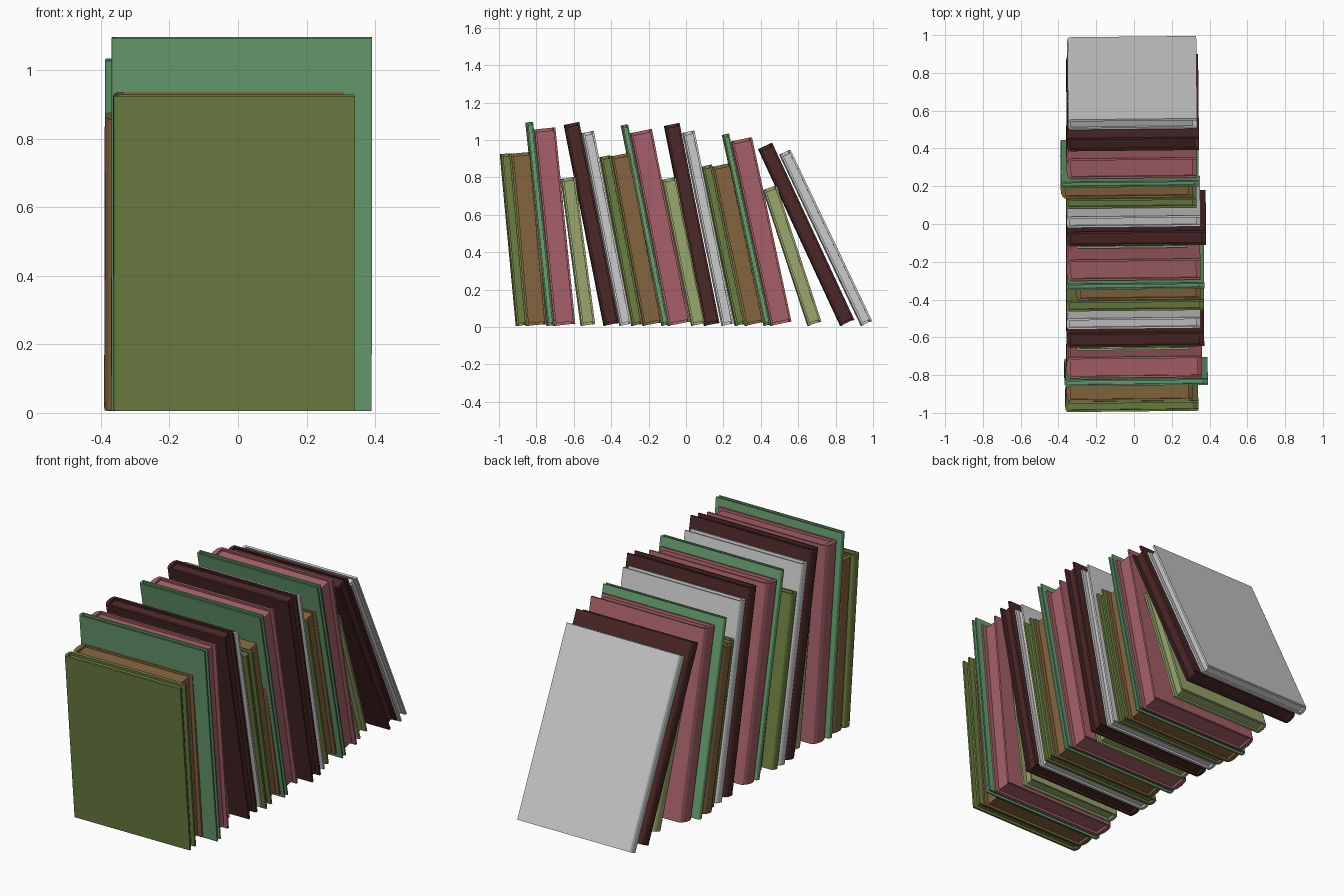
import bpy, bmesh, math
from mathutils import Matrix

if "Cube" in bpy.data.objects:
    bpy.data.objects.remove(bpy.data.objects["Cube"])

COLORS = {
    "olive": (0.15, 0.21, 0.055), "brown": (0.23, 0.13, 0.05),
    "green": (0.14, 0.34, 0.16), "pink": (0.38, 0.12, 0.14),
    "sage": (0.32, 0.38, 0.16), "maroon": (0.07, 0.02, 0.02),
}
MATS = {}
for key, rgb in COLORS.items():
    MATS[key] = bpy.data.materials.new(key + "_cloth")
    MATS[key].diffuse_color = (*rgb, 1)


def extrude(bm, pts, z0, z1):
    """Upright prism from a plan outline."""
    face = bm.faces.new([bm.verts.new((x, y, z0)) for x, y in pts])
    top = bmesh.ops.extrude_face_region(bm, geom=[face])["geom"]
    verts = [g for g in top if isinstance(g, bmesh.types.BMVert)]
    bmesh.ops.translate(bm, verts=verts, vec=(0, 0, z1 - z0))


def make_object(name, pts, z0, z1, matrix, color):
    bm = bmesh.new()
    extrude(bm, pts, z0, z1)
    bmesh.ops.recalc_face_normals(bm, faces=bm.faces)
    bm.transform(matrix)
    mesh = bpy.data.meshes.new(name)
    bm.to_mesh(mesh)
    bm.free()
    obj = bpy.data.objects.new(name, mesh)
    bpy.context.collection.objects.link(obj)
    if color in MATS:
        mesh.materials.append(MATS[color])


def book(i, color, y, lean, thick, height, x0, x1):
    t = thick
    board = min(0.011, t * 0.24)
    bulge = min(0.022, t * 0.22)
    xs = x0 + bulge
    n = 6
    # cover: two boards joined by a rounded spine on the -x side
    spine = [(xs - bulge * math.sin(math.pi * k / n),
              t / 2 - t / 2 * math.cos(math.pi * k / n)) for k in range(n + 1)]
    cover = ([(x1, 0)] + spine + [(x1, t), (x1, t - board), (xs + 0.004, t - board),
             (xs + 0.004, board), (x1, board)])
    # pages: inset at top, bottom and fore edge
    b = board * 0.98
    xe = x1 - 0.022
    pages = [(xs + 0.002, b), (xe, b), (xe, t - b), (xs + 0.002, t - b)]
    m = (Matrix.Translation((0, y, 0.006))
         @ Matrix.Rotation(math.radians(0.6), 4, "Z")
         @ Matrix.Rotation(math.radians(lean), 4, "X"))
    make_object(f"book_cover_{i:02d}", cover, 0, height, m, color)
    make_object(f"book_pages_{i:02d}", pages, 0.014, height - 0.014, m, color)


# colour, y of lower front edge, lean, thickness, height, spine x, fore-edge x
BOOKS = [
    ("olive", -0.907, 5.3, 0.055, 0.922, -0.365, 0.34),
    ("brown", -0.854, 5.1, 0.106, 0.924, -0.36, 0.31),
    ("green", -0.743, 5.9, 0.034, 1.093, -0.37, 0.39),
    ("pink", -0.707, 5.8, 0.112, 1.055, -0.36, 0.36),
    ("sage", -0.561, 7.7, 0.073, 0.793, -0.31, 0.29),
    ("maroon", -0.438, 11.2, 0.078, 1.095, -0.36, 0.37),
    ("grey", -0.353, 11.1, 0.060, 1.05, -0.36, 0.35),
    ("olive", -0.289, 10.7, 0.056, 0.918, -0.36, 0.37),
    ("brown", -0.230, 10.7, 0.102, 0.922, -0.31, 0.35),
    ("green", -0.128, 11.5, 0.033, 1.093, -0.36, 0.37),
    ("pink", -0.094, 11.2, 0.114, 1.05, -0.36, 0.35),
    ("sage", 0.030, 11.4, 0.073, 0.797, -0.31, 0.28),
    ("maroon", 0.099, 11.3, 0.078, 1.09, -0.36, 0.38),
    ("grey", 0.193, 11.5, 0.060, 1.053, -0.36, 0.35),
    ("olive", 0.264, 11.9, 0.052, 0.87, -0.36, 0.33),
    ("brown", 0.317, 11.8, 0.100, 0.868, -0.39, 0.31),
    ("green", 0.418, 12.3, 0.032, 1.045, -0.39, 0.34),
    ("pink", 0.453, 12.1, 0.110, 1.008, -0.36, 0.33),
    ("sage", 0.652, 18.2, 0.073, 0.765, -0.31, 0.28),
    ("maroon", 0.827, 24.9, 0.077, 1.042, -0.36, 0.34),
    ("grey", 0.938, 25.5, 0.060, 1.014, -0.355, 0.33),
]
for i, spec in enumerate(BOOKS, 1):
    book(i, *spec)

for m in bpy.data.materials:
    if m.users and not m.is_grease_pencil:
        m.use_nodes = True
        m.node_tree.nodes["Principled BSDF"].inputs["Base Color"].default_value = m.diffuse_color
